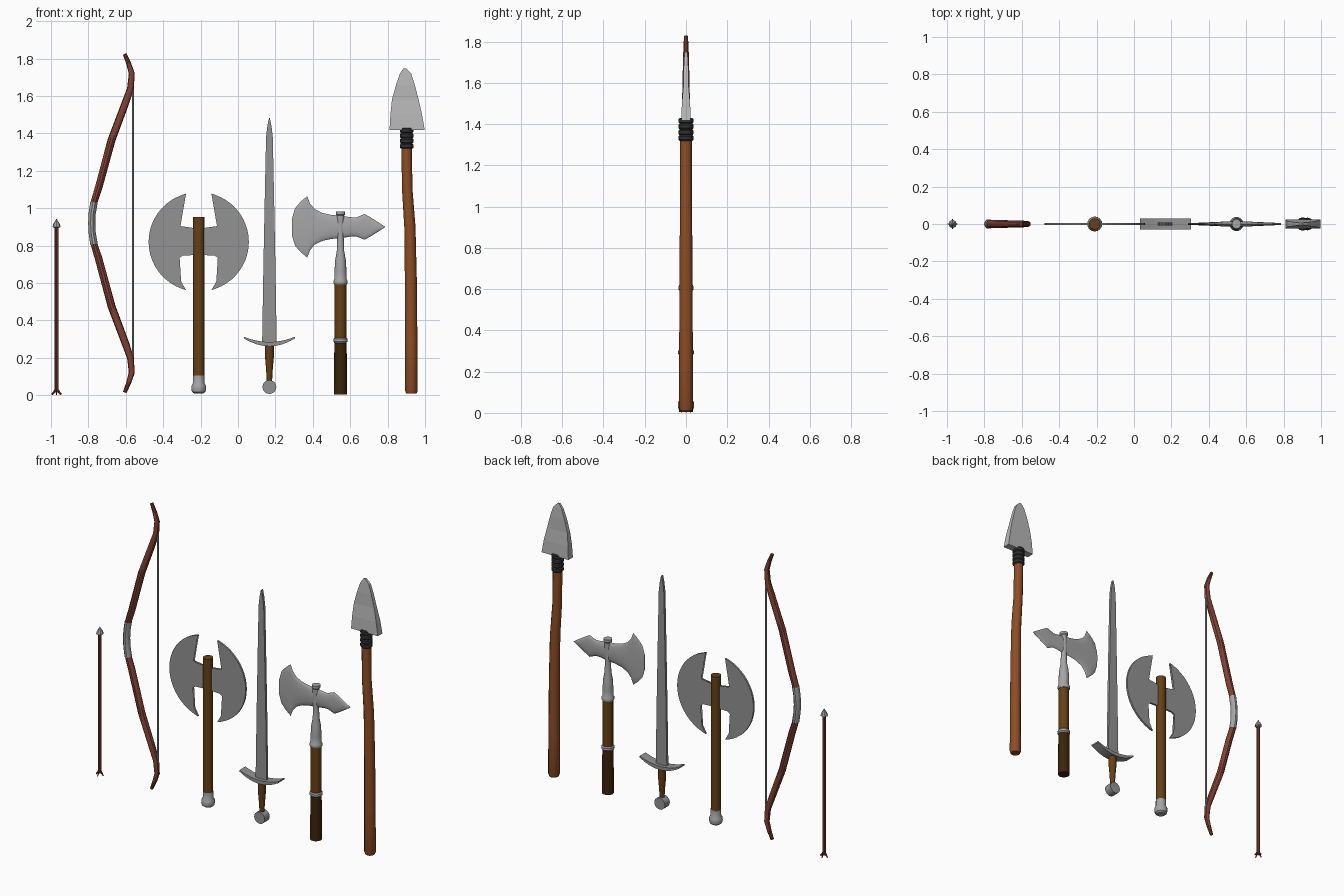
import bpy, bmesh, math
from mathutils import Vector

if "Cube" in bpy.data.objects:
    bpy.data.objects.remove(bpy.data.objects["Cube"])


def material(name, rgb):
    m = bpy.data.materials.new(name)
    m.diffuse_color = (*rgb, 1)
    m.use_nodes = True
    m.node_tree.nodes["Principled BSDF"].inputs["Base Color"].default_value = m.diffuse_color
    return m


STEEL = material("steel", (0.29, 0.29, 0.29))
METAL = material("pale metal", (0.38, 0.38, 0.39))
STONE = material("stone", (0.48, 0.48, 0.48))
RED_WOOD = material("red wood", (0.22, 0.055, 0.033))
ORANGE_WOOD = material("orange wood", (0.27, 0.075, 0.018))
BROWN = material("brown wood", (0.13, 0.052, 0.008))
DARK = material("dark wood", (0.045, 0.018, 0.003))
BLACK = material("black wrap", (0.03, 0.03, 0.032))
RED = material("red feather", (0.30, 0.02, 0.02))


def finish(name, bm, mat, angle=35):
    bmesh.ops.recalc_face_normals(bm, faces=bm.faces)
    for f in bm.faces:
        f.smooth = True
    me = bpy.data.meshes.new(name)
    bm.to_mesh(me)
    bm.free()
    me.set_sharp_from_angle(angle=math.radians(angle))
    me.materials.append(mat)
    ob = bpy.data.objects.new(name, me)
    bpy.context.collection.objects.link(ob)
    return ob


def sweep(name, path, mat, n=16):
    """Tube through (x, z, in-plane radius, y radius) stations."""
    bm = bmesh.new()
    rings = []
    for i, (x, z, r, ry) in enumerate(path):
        a, b = path[max(i - 1, 0)], path[min(i + 1, len(path) - 1)]
        t = Vector((b[0] - a[0], b[1] - a[1])).normalized()
        ring = []
        for k in range(n):
            c, s = math.cos(math.tau * k / n), math.sin(math.tau * k / n)
            ring.append(bm.verts.new((x - t.y * r * c, ry * s, z + t.x * r * c)))
        rings.append(ring)
    for a, b in zip(rings, rings[1:]):
        for k in range(n):
            bm.faces.new((a[k], a[(k + 1) % n], b[(k + 1) % n], b[k]))
    bm.faces.new(rings[0])
    bm.faces.new(rings[-1])
    return finish(name, bm, mat)


def lathe(name, x, profile, mat, n=16):
    return sweep(name, [(x, z, r, r) for r, z in profile], mat, n)


def plate(name, outline, half, mat):
    """Flat outline in x-z, extruded to +-half in y."""
    bm = bmesh.new()
    front = [bm.verts.new((x, -half, z)) for x, z in outline]
    back = [bm.verts.new((x, half, z)) for x, z in outline]
    bm.faces.new(front)
    bm.faces.new(back)
    for i in range(len(front)):
        j = (i + 1) % len(front)
        bm.faces.new((front[i], front[j], back[j], back[i]))
    bmesh.ops.triangulate(bm, faces=[f for f in bm.faces if len(f.verts) > 4])
    return finish(name, bm, mat)


# Arrow
AX = -0.97
lathe("arrow_shaft", AX, [(0.01, 0.015), (0.01, 0.905)], RED_WOOD, 8)
lathe("arrow_tip", AX, [(0.012, 0.895), (0.022, 0.9), (0.018, 0.915), (0.001, 0.943)], METAL, 8)
for i in range(4):
    f = sweep("arrow_feather", [(0.004, 0.034, 0.005, 0.003), (0.014, 0.016, 0.006, 0.003),
                                (0.025, 0.004, 0.005, 0.003)], RED, 4)
    f.location.x = AX
    f.rotation_euler.z = i * math.pi / 2

# Bow: limbs mirrored about the grip
MID = 0.92
limb = [(-0.772, 0.105, 0.018, 0.022), (-0.745, 0.19, 0.02, 0.022), (-0.676, 0.445, 0.021, 0.021),
        (-0.603, 0.64, 0.02, 0.019), (-0.575, 0.72, 0.018, 0.017), (-0.568, 0.80, 0.016, 0.015),
        (-0.585, 0.855, 0.013, 0.013), (-0.606, 0.905, 0.010, 0.010)]
for side, s in (("upper", 1), ("lower", -1)):
    sweep("bow_limb_" + side, [(x, MID + s * d, r, ry) for x, d, r, ry in limb], RED_WOOD, 10)
sweep("bow_grip", [(-0.77, MID - 0.112, 0.02, 0.024), (-0.78, MID - 0.05, 0.019, 0.024),
                   (-0.782, MID, 0.019, 0.024), (-0.78, MID + 0.05, 0.019, 0.024),
                   (-0.77, MID + 0.112, 0.02, 0.024)], METAL, 10)
lathe("bow_string", -0.562, [(0.006, 0.13), (0.006, 1.71)], METAL, 6)

# Double-bladed axe
BX, BZ = -0.21, 0.82
lathe("double_axe_handle", BX, [(0.03, 0.09), (0.03, 0.953)], BROWN, 16)
lathe("double_axe_pommel", BX, [(0.025, 0.01), (0.036, 0.018), (0.04, 0.035), (0.039, 0.05),
                                (0.031, 0.065), (0.031, 0.105)], METAL)
inner = [(0, 0.07), (0.085, 0.073), (0.102, 0.085), (0.114, 0.12), (0.112, 0.16),
         (0.098, 0.205), (0.068, 0.258)]
arc = [(0.268 * math.sin(math.radians(a)), 0.266 * math.cos(math.radians(a)))
       for a in range(20, 161, 7)]
half = inner + arc + [(x, -z) for x, z in reversed(inner)]
for side, s in (("left", -1), ("right", 1)):
    plate("double_axe_blade_" + side, [(BX + s * x, BZ + z) for x, z in half], 0.006, STEEL)

# Sword
SX = 0.168
edge = [(0.039, 0.275), (0.032, 0.7), (0.024, 1.1), (0.018, 1.38), (0.011, 1.44), (0.002, 1.483)]
plate("sword_blade", [(SX + w, z) for w, z in edge] + [(SX - w, z) for w, z in reversed(edge)],
      0.008, STEEL)
steps = [i / 6 for i in range(-6, 7)]
plate("sword_guard", [(SX + 0.137 * t, 0.285 + 0.028 * t * t) for t in steps]
      + [(SX + 0.137 * t, 0.262 + 0.042 * t * t) for t in reversed(steps)], 0.03, STEEL)
lathe("sword_grip", SX, [(0.014, 0.07), (0.018, 0.14), (0.024, 0.21), (0.024, 0.27)], BROWN, 12)
plate("sword_pommel", [(SX + 0.037 * math.cos(math.tau * k / 20), 0.044 + 0.037 * math.sin(math.tau * k / 20))
                       for k in range(20)], 0.025, STEEL)

# Battle axe with back spike
HX = 0.548
lathe("battle_axe_lower_grip", HX, [(0.035, 0.004), (0.033, 0.285)], DARK)
lathe("battle_axe_upper_grip", HX, [(0.031, 0.285), (0.031, 0.6)], BROWN)
lathe("battle_axe_ring", HX, [(0.033, 0.28), (0.038, 0.287), (0.038, 0.3), (0.033, 0.307)], METAL)
lathe("battle_axe_sleeve", HX, [(0.033, 0.592), (0.037, 0.598), (0.037, 0.612), (0.032, 0.62),
                                (0.032, 0.66), (0.029, 0.72), (0.02, 0.77), (0.017, 0.85),
                                (0.02, 0.96), (0.025, 0.966), (0.025, 0.982)], METAL)
head = [(0.29, 0.05), (0.305, 0.1), (0.335, 0.135), (0.37, 0.164), (0.385, 0.125), (0.41, 0.095),
        (0.45, 0.075), (0.50, 0.064), (0.55, 0.06), (0.60, 0.052), (0.63, 0.05), (0.655, 0.06),
        (0.677, 0.069), (0.71, 0.05), (0.75, 0.025), (0.785, 0.002)]
sweep("battle_axe_head", [(x, 0.9, h, 0.004 + 0.012 * max(0, 1 - abs(x - HX) / 0.26))
                          for x, h in head], METAL, 16)

# Spear
sweep("spear_shaft", [(0.927, 0.01, 0.028, 0.028), (0.927, 0.025, 0.034, 0.034),
                      (0.926, 0.3, 0.033, 0.033), (0.924, 0.62, 0.032, 0.032),
                      (0.919, 0.9, 0.030, 0.030), (0.905, 1.1, 0.028, 0.028),
                      (0.901, 1.34, 0.028, 0.028)], ORANGE_WOOD, 12)
for i in range(4):
    z = 1.318 + i * 0.028
    lathe("spear_wrap", 0.902, [(0.031, z), (0.036, z + 0.006), (0.036, z + 0.022), (0.031, z + 0.028)],
          BLACK, 12)

# Chipped stone spearhead: stacked rectangular sections (z, left, right, half depth)
sections = [(1.418, 0.81, 0.998, 0.023), (1.5, 0.815, 0.984, 0.02), (1.58, 0.823, 0.966, 0.013),
            (1.66, 0.845, 0.945, 0.012), (1.72, 0.866, 0.926, 0.009), (1.748, 0.885, 0.899, 0.006)]
bm = bmesh.new()
rings = [[bm.verts.new(p) for p in ((l, -h, z), (r, -h, z), (r, h, z), (l, h, z))]
         for z, l, r, h in sections]
for a, b in zip(rings, rings[1:]):
    for k in range(4):
        bm.faces.new((a[k], a[(k + 1) % 4], b[(k + 1) % 4], b[k]))
bm.faces.new(rings[0])
bm.faces.new(rings[-1])
finish("spear_head", bm, STONE, 1)
